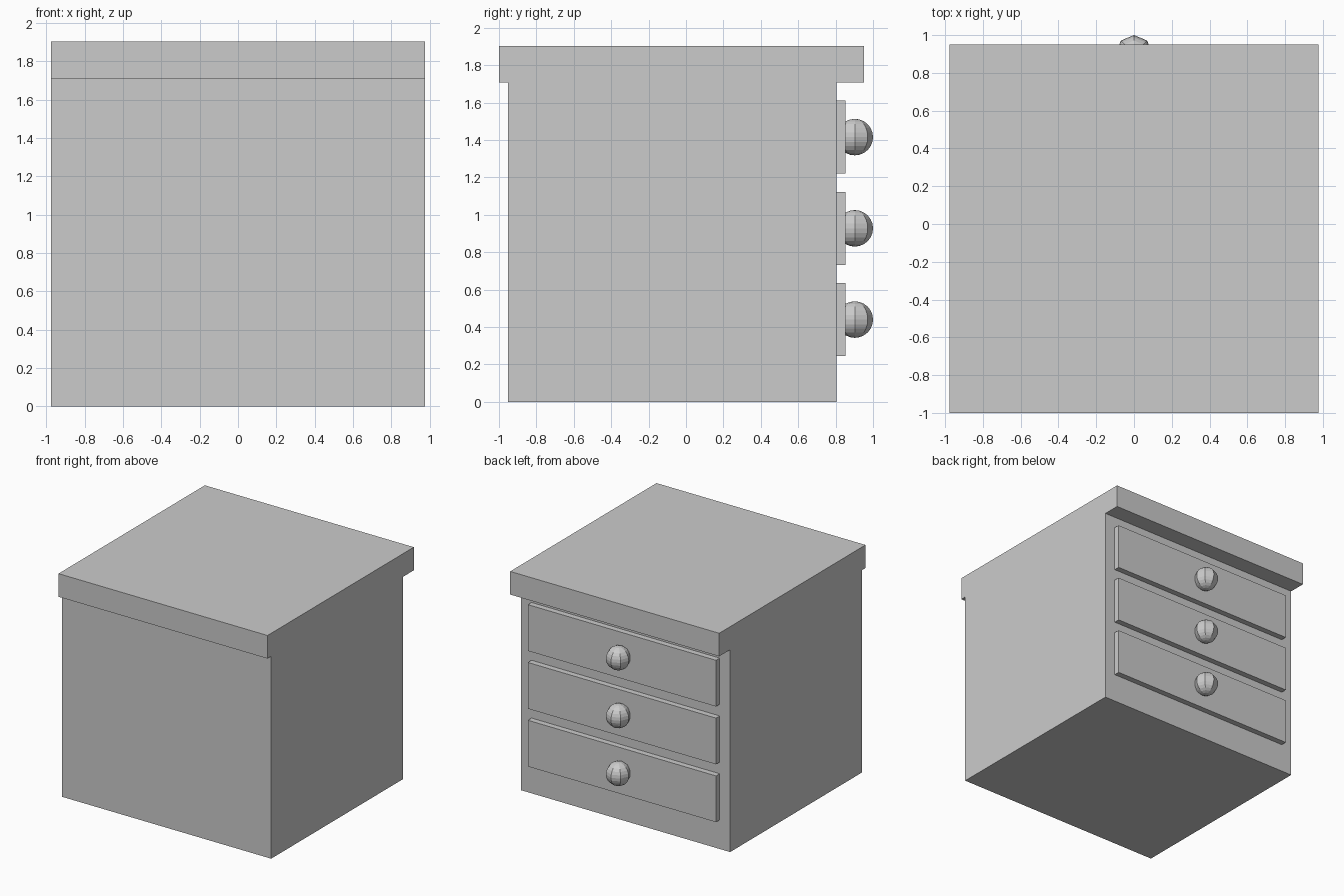
import bpy

if "Cube" in bpy.data.objects:
    bpy.data.objects.remove(bpy.data.objects["Cube"])

U = 2 / 20.5  # one design unit: the whole depth is 20.5 units


def box(name, x, y, z):
    """Axis-aligned box from (min, max) ranges."""
    bpy.ops.mesh.primitive_cube_add(
        size=1, location=[(r[0] + r[1]) / 2 for r in (x, y, z)])
    ob = bpy.context.object
    ob.name = name
    ob.scale = [r[1] - r[0] for r in (x, y, z)]
    bpy.ops.object.transform_apply(location=False, rotation=False, scale=True)
    return ob


# Cabinet body and overhanging top
half = 10 * U
body_front = 0.805
z_top = 1.707
box("cabinet_body", (-half, half), (-0.951, body_front), (0, z_top))
box("cabinet_top", (-half, half), (-1, 0.951), (z_top, z_top + 2 * U))

# Three drawer fronts, each with a faceted round knob
drawer_face = body_front + U / 2
for i, label in enumerate(("lower", "middle", "upper")):
    z = 0.44 + i * 5 * U
    box(label + "_drawer", (-9 * U, 9 * U), (body_front - 0.02, drawer_face),
        (z - 2 * U, z + 2 * U))
    bpy.ops.mesh.primitive_uv_sphere_add(
        segments=8, ring_count=12, radius=U, location=(0, 1 - U, z))
    bpy.context.object.name = label + "_knob"
